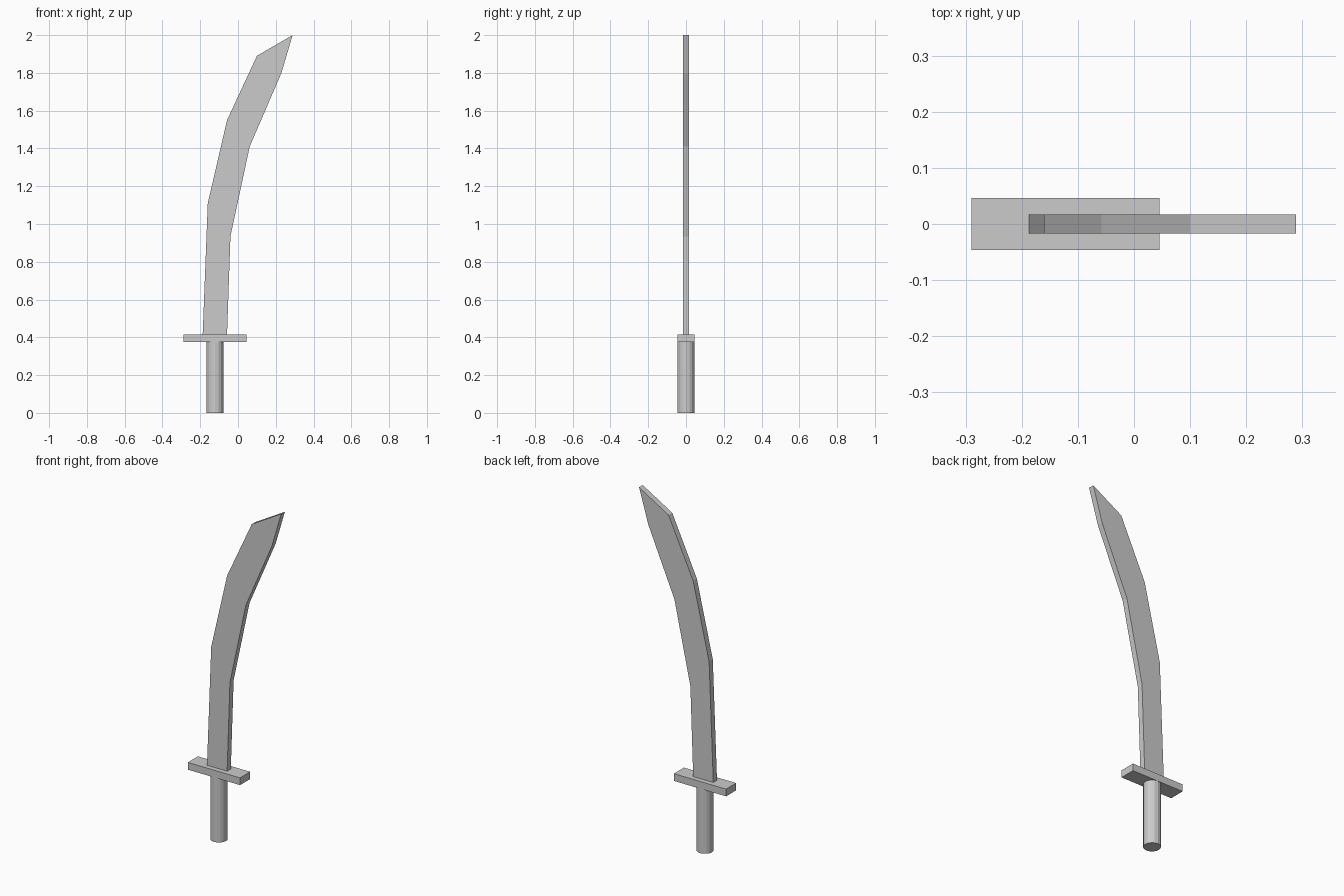
import bpy, bmesh
from mathutils import Matrix

if "Cube" in bpy.data.objects:
    bpy.data.objects.remove(bpy.data.objects["Cube"])

HILT_X = -0.122  # shared axis of grip, guard and blade root


def make_object(name, bm):
    bmesh.ops.recalc_face_normals(bm, faces=bm.faces)
    mesh = bpy.data.meshes.new(name)
    bm.to_mesh(mesh)
    bm.free()
    obj = bpy.data.objects.new(name, mesh)
    bpy.context.collection.objects.link(obj)
    return obj


# Grip: plain faceted cylinder
bm = bmesh.new()
bmesh.ops.create_cone(bm, cap_ends=True, segments=16, radius1=0.046, radius2=0.046,
                      depth=0.375, matrix=Matrix.Translation((HILT_X, 0, 0.1875)))
make_object("grip", bm)

# Guard: flat cross bar
bm = bmesh.new()
bmesh.ops.create_cube(bm, size=1, matrix=Matrix.Translation((HILT_X, 0, 0.395))
                      @ Matrix.Diagonal((0.335, 0.092, 0.042, 1)))
make_object("guard", bm)

# Blade: curved outline extruded to a slab
back_edge = [(-0.187, 0.415), (-0.16, 1.11), (-0.058, 1.55), (0.10, 1.89)]
tip = [(0.289, 2.0)]
cutting_edge = [(0.23, 1.80), (0.062, 1.41), (-0.04, 0.935), (-0.058, 0.415)]
half = 0.017
bm = bmesh.new()
face = bm.faces.new([bm.verts.new((x, -half, z)) for x, z in back_edge + tip + cutting_edge])
ext = bmesh.ops.extrude_face_region(bm, geom=[face], use_keep_orig=True)
bmesh.ops.translate(bm, vec=(0, 2 * half, 0),
                    verts=[g for g in ext["geom"] if isinstance(g, bmesh.types.BMVert)])
make_object("blade", bm)
